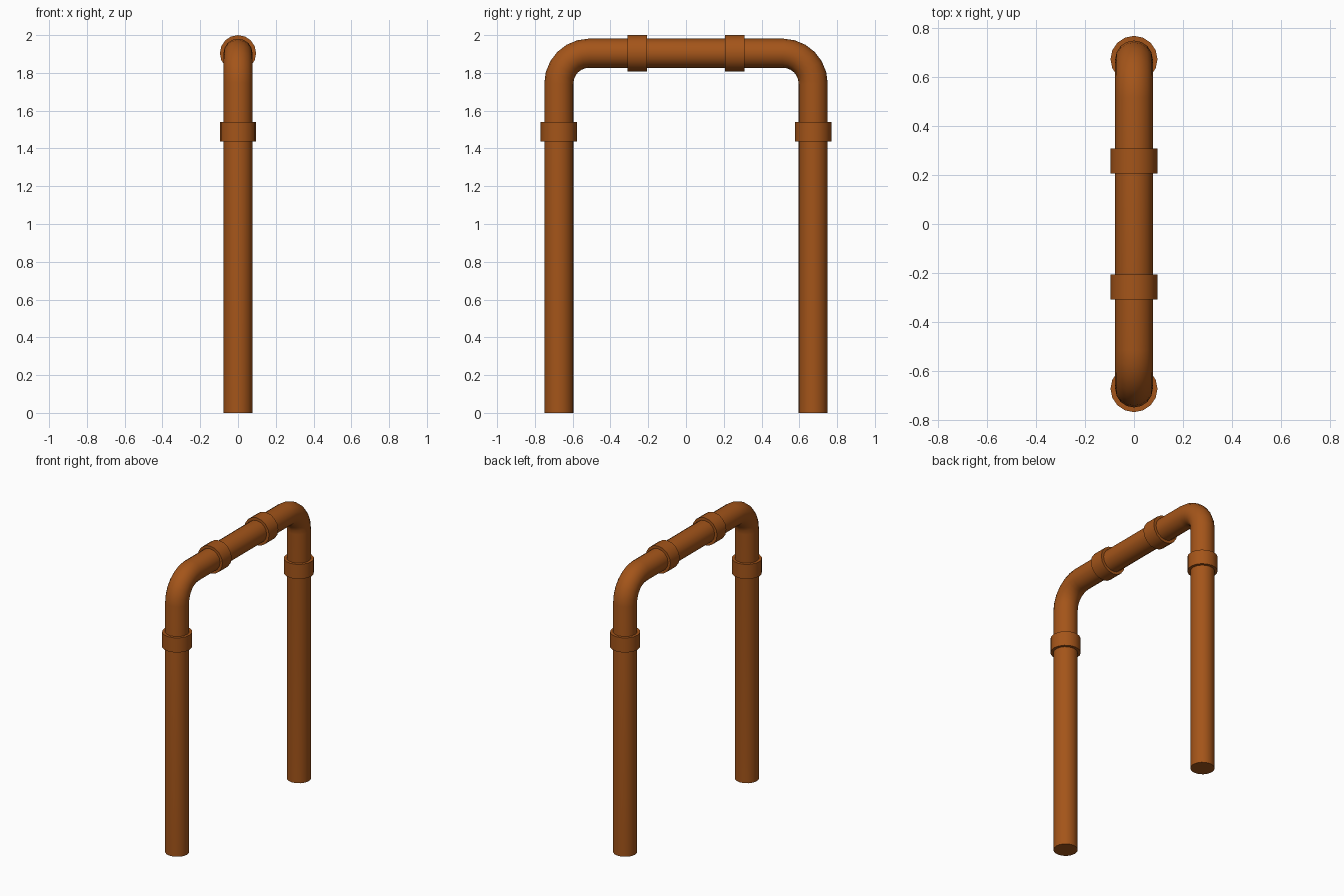
import bpy
from math import sin, cos, pi, radians

if "Cube" in bpy.data.objects:
    bpy.data.objects.remove(bpy.data.objects["Cube"])

LEG_Y, TOP_Z = 0.673, 1.904      # pipe centre lines
PIPE_R, COLLAR_R, COLLAR_LEN = 0.077, 0.096, 0.102
BEND_R, BEND_STEPS = 0.16, 6

rust = bpy.data.materials.new("rust")
rust.diffuse_color = (0.37, 0.09, 0.01, 1)
rust.use_nodes = True
rust.node_tree.nodes["Principled BSDF"].inputs["Base Color"].default_value = rust.diffuse_color


def finish(obj, name):
    obj.name = name
    obj.data.materials.clear()
    obj.data.materials.append(rust)
    bpy.ops.object.select_all(action='DESELECT')
    obj.select_set(True)
    bpy.context.view_layer.objects.active = obj
    bpy.ops.object.shade_smooth_by_angle(angle=radians(35))


# Pipe: one arch-shaped path with rounded elbows, swept with a 16-sided section
half = [(LEG_Y, 0.0)]
for i in range(BEND_STEPS + 1):
    a = i / BEND_STEPS * pi / 2
    half.append((LEG_Y - BEND_R + BEND_R * cos(a), TOP_Z - BEND_R + BEND_R * sin(a)))
path = half + [(-y, z) for y, z in reversed(half)]

curve = bpy.data.curves.new("pipe", 'CURVE')
curve.dimensions = '3D'
curve.bevel_depth = PIPE_R
curve.bevel_resolution = 6
curve.use_fill_caps = True
spline = curve.splines.new('POLY')
spline.points.add(len(path) - 1)
for p, (y, z) in zip(spline.points, path):
    p.co = (0, y, z, 1)
pipe = bpy.data.objects.new("pipe", curve)
bpy.context.collection.objects.link(pipe)
bpy.context.view_layer.objects.active = pipe
pipe.select_set(True)
bpy.ops.object.convert(target='MESH')
finish(bpy.context.object, "arch_pipe")


# Collars: two on the legs, two on the crossbar
def collar(name, y, z, tilt):
    bpy.ops.mesh.primitive_cylinder_add(vertices=16, radius=COLLAR_R, depth=COLLAR_LEN,
                                        location=(0, y, z), rotation=(tilt, 0, 0))
    finish(bpy.context.object, name)


for side, s in (("near", -1), ("far", 1)):
    collar(f"leg_collar_{side}", s * LEG_Y, 1.489, 0)
    collar(f"crossbar_collar_{side}", s * 0.258, TOP_Z, pi / 2)
